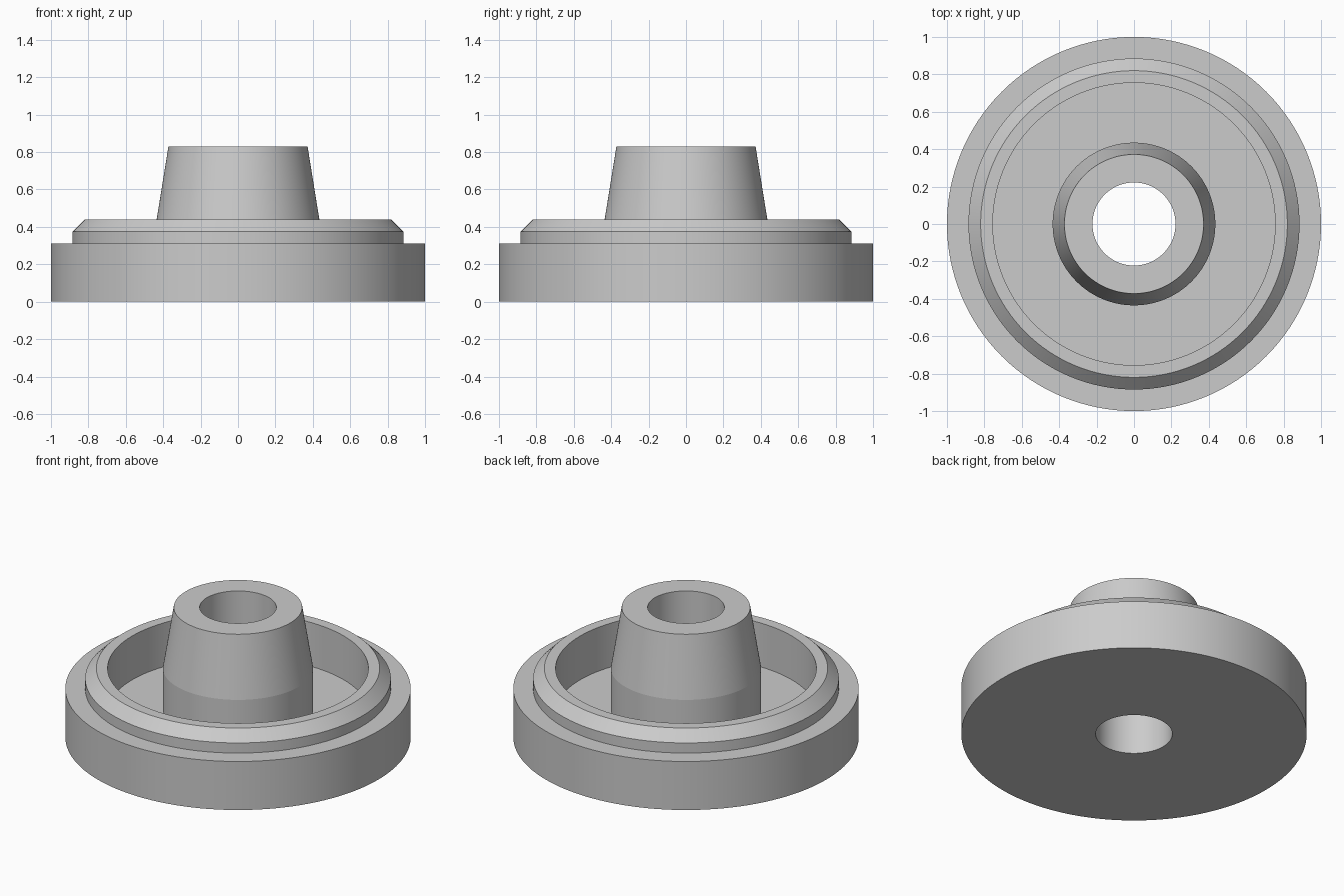
import bpy
import bmesh
import math

SEGMENTS = 128

cube = bpy.data.objects.get("Cube")
if cube:
    bpy.data.objects.remove(cube, do_unlink=True)

# Plain grey material
grey = bpy.data.materials.new("plain_grey")
grey.use_nodes = True
colour = (0.6, 0.6, 0.6, 1.0)
grey.diffuse_color = colour
grey.node_tree.nodes["Principled BSDF"].inputs["Base Color"].default_value = colour


def lathe(name, profile, material):
    """Revolve a closed (radius, height) profile around the z axis."""
    bm = bmesh.new()
    rings = []
    for i in range(SEGMENTS):
        a = math.tau * i / SEGMENTS
        rings.append([bm.verts.new((r * math.cos(a), r * math.sin(a), z))
                      for r, z in profile])
    count = len(profile)
    for i, ring in enumerate(rings):
        following = rings[(i + 1) % SEGMENTS]
        for j in range(count):
            k = (j + 1) % count
            bm.faces.new((ring[j], following[j], following[k], ring[k]))
    bmesh.ops.recalc_face_normals(bm, faces=bm.faces)
    mesh = bpy.data.meshes.new(name)
    bm.to_mesh(mesh)
    bm.free()
    mesh.materials.append(material)
    obj = bpy.data.objects.new(name, mesh)
    bpy.context.collection.objects.link(obj)
    bpy.ops.object.select_all(action='DESELECT')
    obj.select_set(True)
    bpy.context.view_layer.objects.active = obj
    bpy.ops.object.shade_smooth_by_angle(angle=math.radians(5))
    return obj


# Section of the flanged hub, from the bore outward and back over the top
flange = [(0.222, 0), (1.0, 0), (1.0, 0.31)]
raised_rim = [(0.885, 0.31), (0.885, 0.375), (0.82, 0.44), (0.755, 0.44)]
recess_floor = [(0.755, 0.16), (0.435, 0.16)]
tapered_boss = [(0.435, 0.44), (0.372, 0.83), (0.222, 0.83)]

lathe("flanged_hub", flange + raised_rim + recess_floor + tapered_boss, grey)
